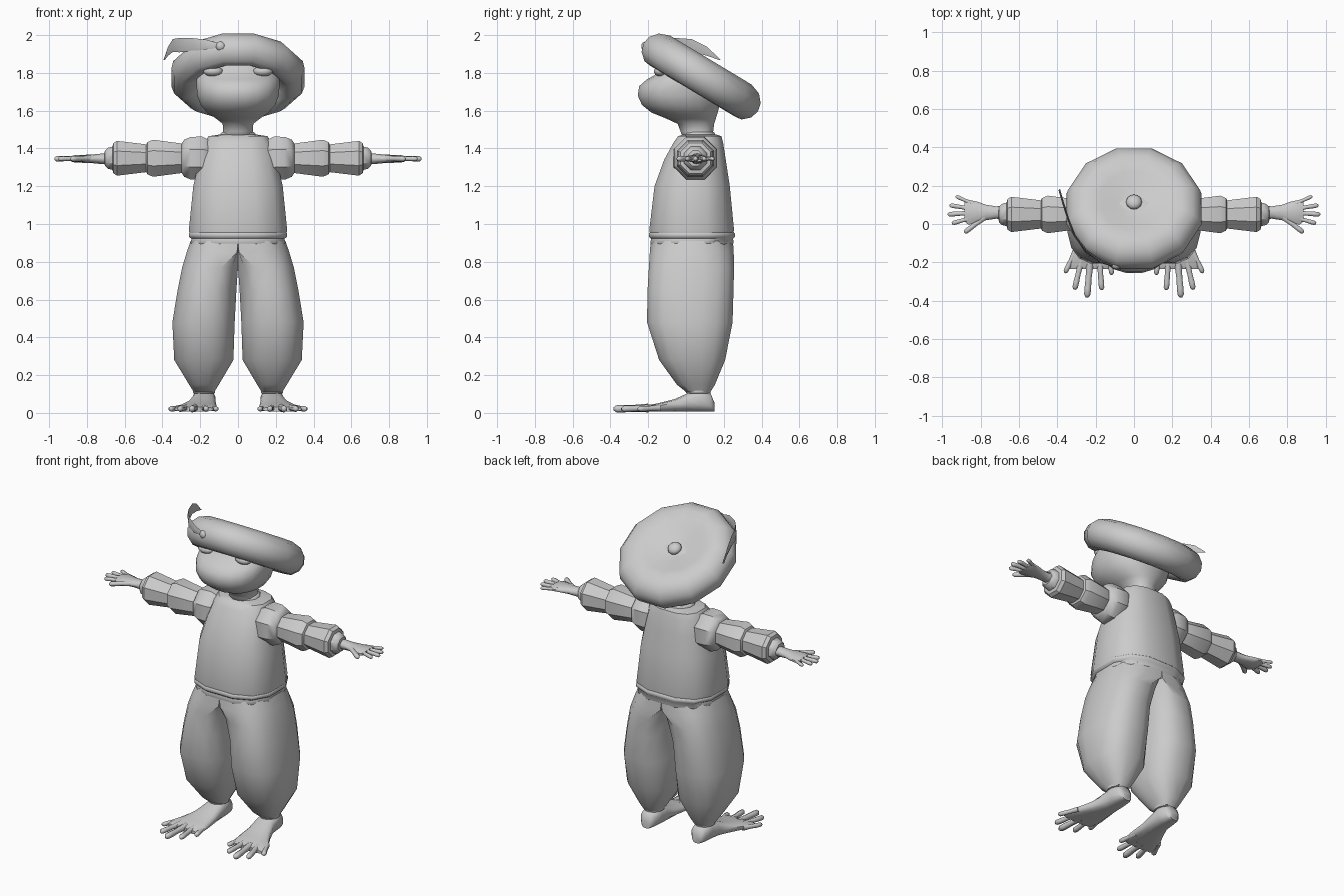
import bpy, bmesh, math
from mathutils import Vector, Matrix

cube = bpy.data.objects.get("Cube")
if cube:
    bpy.data.objects.remove(cube)

GREY = (0.6, 0.6, 0.6, 1)
clay = bpy.data.materials.new("clay_grey")
clay.use_nodes = True
clay.diffuse_color = GREY
clay.node_tree.nodes["Principled BSDF"].inputs["Base Color"].default_value = GREY

X, Y, Z = Vector((1, 0, 0)), Vector((0, 1, 0)), Vector((0, 0, 1))


def finish(name, bm, mirror=False, angle=40, subdiv=0):
    bmesh.ops.recalc_face_normals(bm, faces=bm.faces)
    me = bpy.data.meshes.new(name)
    bm.to_mesh(me)
    bm.free()
    me.materials.append(clay)
    me.shade_smooth()
    me.set_sharp_from_angle(angle=math.radians(angle))
    ob = bpy.data.objects.new(name, me)
    bpy.context.collection.objects.link(ob)
    if mirror:
        ob.modifiers.new("mirror", "MIRROR")
    if subdiv:
        ob.modifiers.new("smooth", "SUBSURF").levels = subdiv
    return ob


def ring(c, u, v, n=12, p=1.0):
    """Closed outline around c; p below 1 makes it boxier."""
    pts = []
    for i in range(n):
        a = 2 * math.pi * (i + 0.5) / n
        s, t = math.cos(a), math.sin(a)
        pts.append(Vector(c) + u * math.copysign(abs(s) ** p, s)
                   + v * math.copysign(abs(t) ** p, t))
    return pts


def add_loft(bm, rings):
    rows = [[bm.verts.new(p) for p in r] for r in rings]
    n = len(rows[0])
    for a, b in zip(rows, rows[1:]):
        for i in range(n):
            j = (i + 1) % n
            bm.faces.new((a[i], a[j], b[j], b[i]))
    bm.faces.new(rows[0])
    bm.faces.new(rows[-1])


def loft(name, rings, **kw):
    bm = bmesh.new()
    add_loft(bm, rings)
    return finish(name, bm, **kw)


def stack(rows, n=12, p=1.0):
    """Horizontal rings from rows of (z, half width, front y, back y)."""
    return [ring((0, (f + b) / 2, z), X * w, Y * ((b - f) / 2), n, p)
            for z, w, f, b in rows]


def add_digit(bm, a, b, r, flat=1.0):
    """Thin finger or toe with a rounded, slightly swollen tip."""
    a, b = Vector(a), Vector(b)
    d = (b - a).normalized()
    side = d.cross(Z).normalized()
    up = side.cross(d)
    rings = [ring(a.lerp(b, t), side * r * k, up * r * k * flat, 6)
             for t, k in ((0, 1.1), (0.45, 0.85), (0.75, 0.95), (0.92, 0.9), (1, 0.4))]
    add_loft(bm, rings)


def ball(name, c, size, mirror=False):
    bm = bmesh.new()
    bmesh.ops.create_uvsphere(bm, u_segments=12, v_segments=8, radius=1)
    bmesh.ops.transform(bm, verts=bm.verts,
                        matrix=Matrix.Translation(c) @ Matrix.Diagonal((*size, 1)))
    return finish(name, bm, mirror)


# Tunic and belt
loft("tunic", stack([(0.94, .262, -.195, .255), (0.97, .267, -.2, .26), (1.2, .243, -.172, .237),
                     (1.34, .21, -.12, .215), (1.43, .185, -.07, .2),
                     (1.465, .16, -.045, .19), (1.475, .09, -.01, .16)], p=0.75))
loft("belt", stack([(0.885, .245, -.185, .25), (0.9, .258, -.195, .258), (0.922, .252, -.19, .255),
                    (0.932, .267, -.203, .265), (0.95, .267, -.203, .265),
                    (0.965, .25, -.19, .25)], p=0.75), angle=60)

# Baggy trousers: each leg opens into half of the waist
legs = []
for z, x0, x1, f, b in ((.11, .125, .235, .0, .13), (.15, .1, .26, -.05, .155),
                        (.28, .022, .34, -.145, .21), (.48, .015, .35, -.21, .25),
                        (.65, .006, .322, -.207, .255), (.77, -.03, .298, -.2, .258),
                        (.85, -.15, .275, -.195, .256), (.91, -.25, .255, -.19, .252)):
    row = ring(((x0 + x1) / 2, (f + b) / 2, z), X * ((x1 - x0) / 2), Y * ((b - f) / 2), 16, .8)
    for q in row:
        q.x = max(q.x, 0)
    legs.append(row)
loft("trouser_legs", legs, mirror=True)
loft("ankle_cuffs", [ring((.18, .065, z), X * r, Y * r * 1.1, 12)
                     for z, r in ((.1, .045), (.105, .06), (.125, .062), (.135, .05))], mirror=True)

# Feet with spread toes
bm = bmesh.new()
add_loft(bm, [ring((x, y, h / 2 + .006), X * w, Z * (h / 2), 12, .75)
              for x, y, w, h in ((.18, .15, .03, .05), (.18, .13, .05, .1), (.18, .07, .062, .118),
                                 (.183, .01, .065, .1), (.195, -.06, .08, .068),
                                 (.215, -.15, .105, .045), (.228, -.215, .115, .034),
                                 (.232, -.235, .105, .026))])
for tx, ty, bx, by, r in ((.115, -.265, .135, -.14, .016), (.168, -.345, .18, -.19, .018),
                          (.245, -.383, .23, -.2, .021), (.31, -.342, .275, -.19, .018),
                          (.36, -.255, .305, -.14, .016)):
    add_digit(bm, (bx, by, .026), (tx, ty, .021), r)
finish("feet", bm, mirror=True, angle=60)

# Sleeves in stepped, flaring sections
def sleeve(name, rows):
    k = 1 / math.cos(math.pi / 8)
    loft(name, [ring((x, .05, 1.348), Y * r * k, Z * r * k, 8) for x, r in rows],
         mirror=True, angle=35)

sleeve("shoulder_caps", [(.16, .1), (.19, .115), (.25, .113), (.285, .098), (.3, .075)])
sleeve("upper_sleeves", [(.27, .07), (.29, .077), (.45, .098), (.48, .085), (.49, .065)])
sleeve("lower_sleeves", [(.47, .07), (.49, .074), (.64, .092), (.66, .08), (.665, .06)])
sleeve("sleeve_cuffs", [(.64, .06), (.655, .064), (.69, .055), (.705, .04), (.706, .03)])

# Hands with spread fingers
bm = bmesh.new()
add_loft(bm, [ring((x, y, 1.345), Y * w, Z * h, 10)
              for x, y, w, h in ((.68, .06, .036, .03), (.72, .06, .034, .028), (.77, .06, .042, .023),
                                 (.82, .06, .06, .021), (.865, .062, .068, .019),
                                 (.885, .065, .055, .014))])
for tx, ty, bx, by, r in ((.93, .145, .84, .105, .012), (.962, .098, .85, .08, .014),
                          (.972, .05, .85, .058, .015), (.95, .003, .85, .032, .014),
                          (.885, -.045, .78, .035, .016)):
    add_digit(bm, (bx, by, 1.347), (tx, ty, 1.345), r)
finish("hands", bm, mirror=True, angle=60)

# Neck, collar and head
loft("collar", stack([(1.45, .1, -.03, .16), (1.48, .095, -.02, .155), (1.488, .085, -.015, .15)]))
loft("head", stack([(1.44, .078, -.01, .145), (1.49, .08, -.03, .145), (1.53, .082, -.045, .15),
                    (1.56, .12, -.11, .16), (1.59, .165, -.185, .17), (1.63, .2, -.235, .18),
                    (1.68, .218, -.258, .19), (1.73, .222, -.25, .19), (1.765, .222, -.21, .18),
                    (1.79, .215, -.165, .16), (1.83, .19, -.135, .12), (1.87, .13, -.12, .03)],
                   n=20, p=.9), angle=70)
ball("eyes", (.132, -.135, 1.808), (.052, .035, .027), mirror=True)

# Tilted flat cap with a hollow crown
tilt = Matrix.Translation((0, .083, 1.785)) @ Matrix.Rotation(math.radians(-31), 4, "X")
profile = ((.01, .045), (.1, .055), (.18, .083), (.26, .096), (.32, .075), (.355, .035),
           (.365, -.01), (.35, -.055), (.31, -.09), (.27, -.095), (.23, -.07), (.215, -.02), (.01, .0))
cap = loft("cap", [ring((0, 0, z), X * r, Y * r, 12) for r, z in profile], angle=60)
cap.data.transform(tilt)
button = ball("cap_button", (0, 0, .062), (.042, .042, .028))
button.data.transform(tilt)

# Feather pinned to the cap front
ball("feather_pin", (-.092, -.215, 1.94), (.026, .022, .026))
bm = bmesh.new()
add_loft(bm, [[Vector((x, y, z + h)), Vector((x - .004, y - .004, z)),
               Vector((x, y, z - h)), Vector((x + .004, y + .004, z))]
              for x, y, z, h in ((-.1, -.22, 1.945, .012), (-.17, -.2, 1.95, .026),
                                 (-.25, -.14, 1.95, .035), (-.31, -.06, 1.947, .038),
                                 (-.345, .03, 1.945, .034), (-.37, .11, 1.915, .024),
                                 (-.39, .18, 1.87, .003))])
finish("feather", bm, angle=60)
